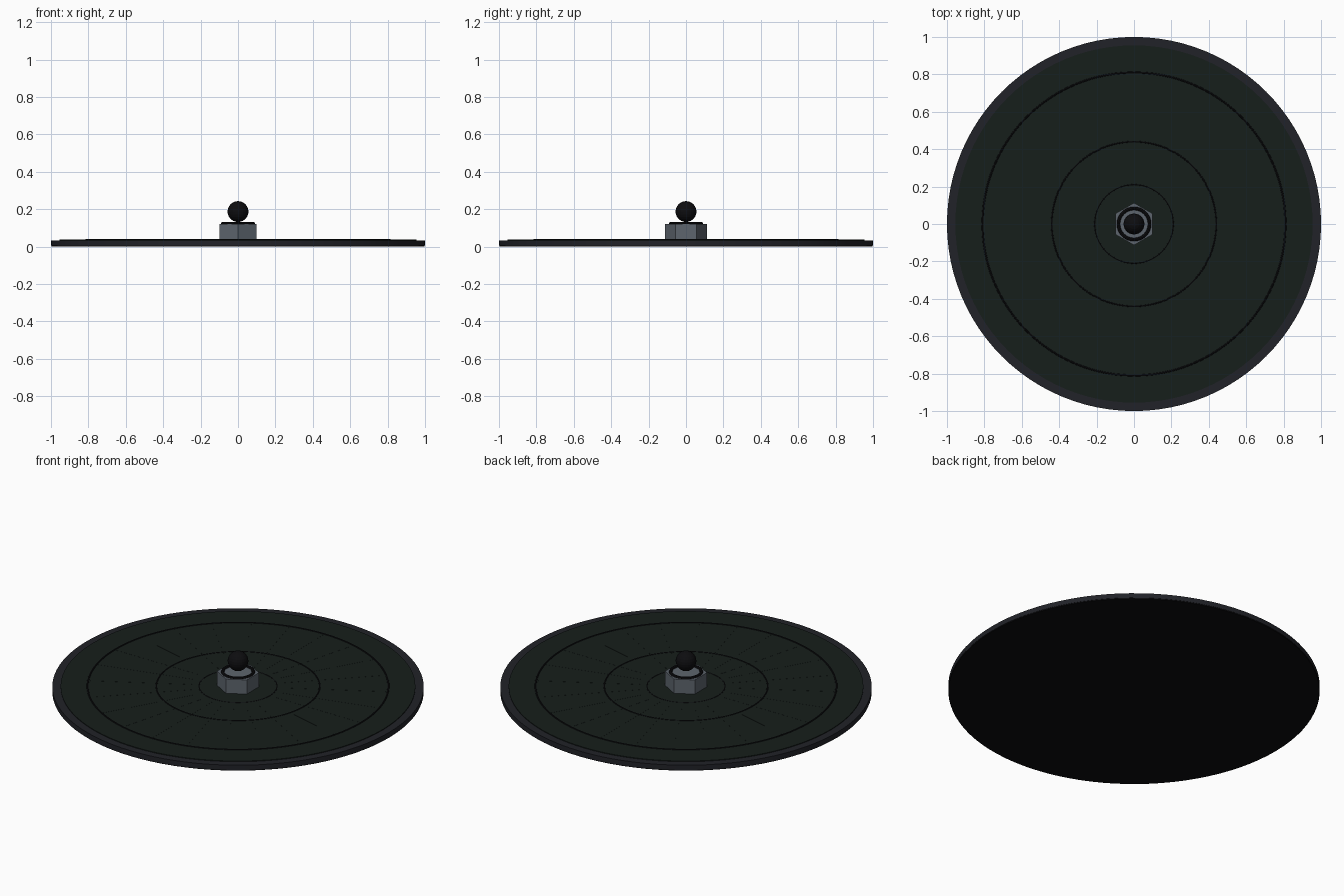
import bpy, bmesh, math

if "Cube" in bpy.data.objects:
    bpy.data.objects.remove(bpy.data.objects["Cube"])


def material(name, rgb):
    m = bpy.data.materials.new(name)
    m.diffuse_color = (*rgb, 1)
    m.use_nodes = True
    m.node_tree.nodes["Principled BSDF"].inputs["Base Color"].default_value = m.diffuse_color
    return m


BLACK = material("black", (0.004, 0.004, 0.005))
GREEN = material("dark_green", (0.008, 0.013, 0.011))
RIM = material("rim_grey", (0.015, 0.016, 0.021))
STEEL = material("steel", (0.11, 0.13, 0.155))


def finish(name, mat, smooth=True):
    ob = bpy.context.object
    ob.name = name
    ob.data.materials.append(mat)
    if smooth:
        bpy.ops.object.shade_smooth_by_angle(angle=math.radians(35))
    return ob


def cylinder(name, r, z0, z1, mat, sides=96, turn=0.0, smooth=True):
    bpy.ops.mesh.primitive_cylinder_add(
        vertices=sides, radius=r, depth=z1 - z0,
        location=(0, 0, (z0 + z1) / 2), rotation=(0, 0, turn))
    return finish(name, mat, smooth)


def ring(name, r, thick, z, mat, segs=96):
    bpy.ops.mesh.primitive_torus_add(
        major_radius=r, minor_radius=thick, major_segments=segs,
        minor_segments=8, location=(0, 0, z))
    return finish(name, mat)


# Disc: black underside, grey rim step and raised green face
cylinder("disc_underside", 0.998, 0.0, 0.006, BLACK)
cylinder("disc_rim", 1.0, 0.005, 0.033, RIM)
cylinder("disc_face", 0.955, 0.03, 0.037, GREEN)

# Concentric rings on the face
for i, (r, t) in enumerate(((0.81, 0.006), (0.44, 0.005), (0.21, 0.004))):
    ring(f"face_ring_{i + 1}", r, t, 0.035, BLACK)

# Fine radial ribs, nearly flush with the face
bm = bmesh.new()
count, half = 24, 0.003
for i in range(count):
    a = 2 * math.pi * i / count
    c, s = math.cos(a), math.sin(a)
    box = bmesh.ops.create_cube(bm, size=1)["verts"]
    for v in box:
        x, y = 0.525 + v.co.x * 0.55, v.co.y * 2 * half
        v.co = (x * c - y * s, x * s + y * c, 0.036 + v.co.z * 0.003)
mesh = bpy.data.meshes.new("radial_ribs")
bm.to_mesh(mesh)
bm.free()
mesh.materials.append(GREEN)
bpy.context.collection.objects.link(bpy.data.objects.new("radial_ribs", mesh))

# Hexagonal nut with corners along y, collar ring and ball knob
cylinder("hex_nut", 0.113, 0.035, 0.121, STEEL, sides=6, smooth=False)
ring("nut_collar", 0.083, 0.009, 0.122, BLACK, segs=48)
bpy.ops.mesh.primitive_uv_sphere_add(
    segments=24, ring_count=12, radius=0.056, location=(0, 0, 0.187))
finish("ball_knob", BLACK, smooth=False)
